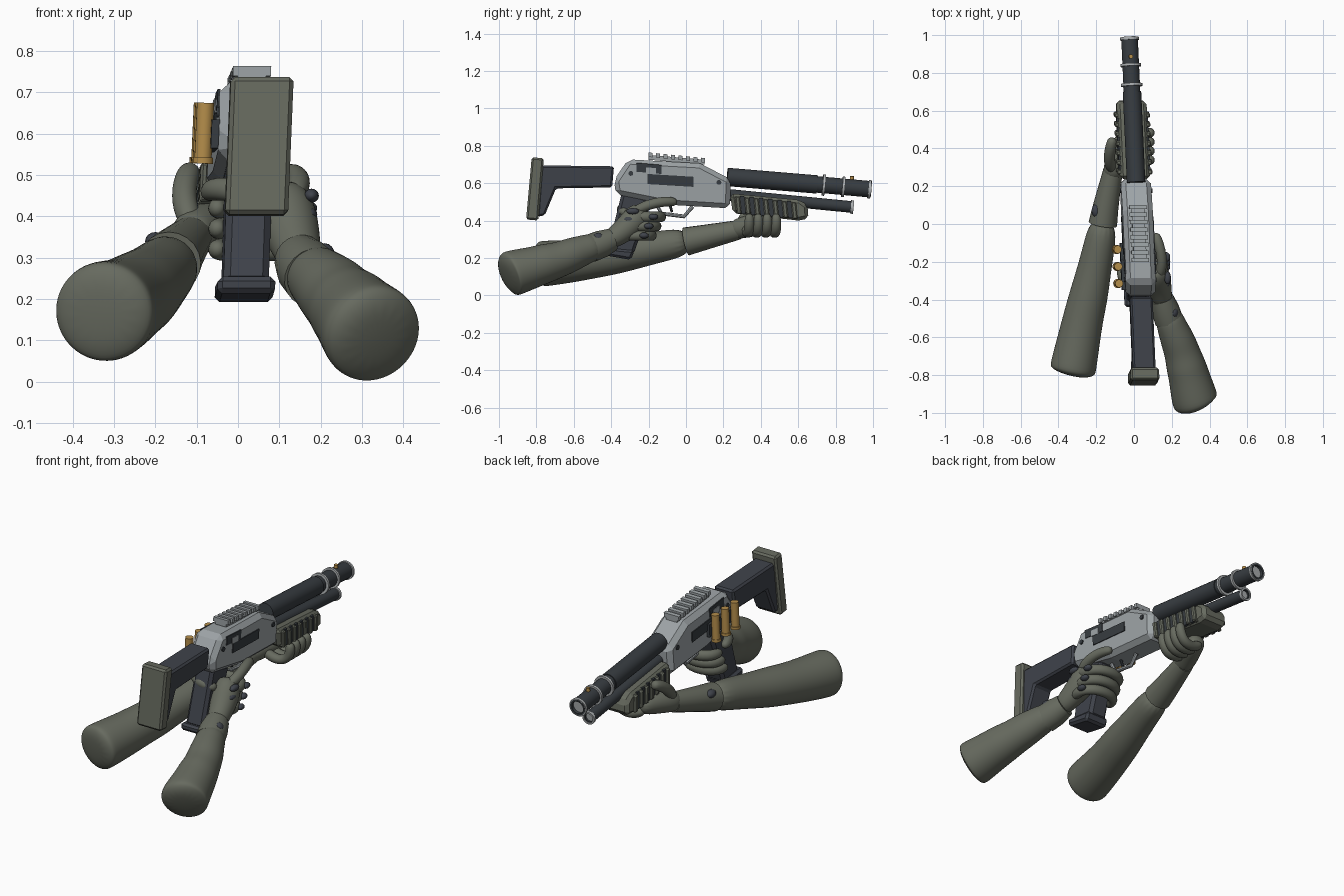
import bpy, bmesh, math
from mathutils import Vector


def material(name, rgb):
    m = bpy.data.materials.new(name)
    m.diffuse_color = (*rgb, 1)
    return m


OLIVE = material("olive_grey", (0.135, 0.145, 0.115))
STEEL = material("light_steel", (0.34, 0.37, 0.385))
DARK = material("dark_metal", (0.038, 0.045, 0.052))
GRIP = material("blue_black", (0.05, 0.056, 0.07))
BRASS = material("brass", (0.46, 0.27, 0.07))
RING = material("ring_grey", (0.42, 0.44, 0.45))


def lean(v):
    # slight yaw and roll of the whole gun
    return Vector((v[0] + 0.017 - 0.0417 * v[1] + 0.045 * (v[2] - 0.56), v[1], v[2]))


def finish(name, bm, mat, smooth=True, bevel=0, subsurf=0):
    bmesh.ops.recalc_face_normals(bm, faces=bm.faces)
    me = bpy.data.meshes.new(name)
    bm.to_mesh(me)
    bm.free()
    me.materials.append(mat)
    ob = bpy.data.objects.new(name, me)
    bpy.context.collection.objects.link(ob)
    if smooth:
        for p in me.polygons:
            p.use_smooth = True
        if not subsurf:
            me.set_sharp_from_angle(angle=math.radians(40))
    if bevel:
        b = ob.modifiers.new("bevel", "BEVEL")
        b.width, b.segments = bevel, 1
    if subsurf:
        s = ob.modifiers.new("subsurf", "SUBSURF")
        s.levels = s.render_levels = subsurf
    return ob


def prism(name, profile, half, mat, x=0, bevel=0):
    # side profile (y, z) extruded across x
    bm = bmesh.new()
    sides = [[bm.verts.new(lean((x + s * half, y, z))) for y, z in profile] for s in (-1, 1)]
    n = len(profile)
    for side in sides:
        bm.faces.new(side)
    for i in range(n):
        j = (i + 1) % n
        bm.faces.new((sides[0][i], sides[0][j], sides[1][j], sides[1][i]))
    return finish(name, bm, mat, False, bevel)


def slab(name, y0, z0, y1, z1, h, half, mat, x=0, bevel=0):
    # sloped bar between two centre points
    return prism(name, [(y0, z0 - h), (y1, z1 - h), (y1, z1 + h), (y0, z0 + h)], half, mat, x, bevel)


def tube(name, rings, mat, n=20, straight=False, gun=False, subsurf=0):
    # round section swept through (x, y, z, radius)
    pts = [lean(r[:3]) if gun else Vector(r[:3]) for r in rings]
    bm = bmesh.new()
    loops, u = [], Vector((0.31, 0.2, 0.93))
    for i, p in enumerate(pts):
        t = (pts[1] - pts[0]) if straight else (pts[min(i + 1, len(pts) - 1)] - pts[max(i - 1, 0)])
        t.normalize()
        u = (u - t * u.dot(t)).normalized()
        v = t.cross(u)
        loops.append([bm.verts.new(p + rings[i][3] * (u * math.cos(a) + v * math.sin(a)))
                      for a in (2 * math.pi * k / n for k in range(n))])
    for a, b in zip(loops, loops[1:]):
        for k in range(n):
            bm.faces.new((a[k], a[(k + 1) % n], b[(k + 1) % n], b[k]))
    bm.faces.new(loops[0])
    bm.faces.new(loops[-1])
    return finish(name, bm, mat, True, 0, subsurf)


def finger(name, pts, r):
    return tube(name, [(*p, r * (0.95 if i == len(pts) - 1 else 1.1)) for i, p in enumerate(pts)],
                OLIVE, 8, subsurf=2)


def pad(name, c, size, mat=GRIP):
    bpy.ops.mesh.primitive_uv_sphere_add(segments=12, ring_count=8, radius=1, location=c)
    ob = bpy.context.object
    ob.name, ob.scale = name, size
    ob.data.materials.append(mat)
    bpy.ops.object.shade_smooth()


# receiver
prism("receiver", [(-.31, .727), (-.385, .615), (-.375, .54), (-.10, .485), (.235, .465), (.24, .62), (.075, .706)],
      .08, STEEL, bevel=.025)
for s in (-1, 1):
    slab("ejection_port", -.205, .622, .04, .607, .027, .004, DARK, x=s * .081)
    slab("upper_notch", -.265, .685, -.13, .673, .024, .003, DARK, x=s * .0805)
    slab("notch_block", -.215, .668, -.16, .663, .017, .004, STEEL, x=s * .082)
    for y, z in ((-.295, .652), (.176, .604)):
        tube("pin", [(s * .075, y, z, .013), (s * .086, y, z, .013)], DARK, 12, True, True)

# top rail
slab("rail_base", -.2, .738, .1, .712, .013, .034, STEEL)
for i in range(8):
    y = -.19 + .04 * i
    slab("rail_rung", y - .011, .752 - .1 * (y + .19), y + .011, .75 - .1 * (y + .19), .012, .046, STEEL)

# barrel with hollow muzzle, magazine tube
tube("barrel", [(0, .22, .633, .049), (0, .70, .593, .049), (0, .70, .593, .044), (0, .99, .567, .044),
                (0, .99, .567, .034), (0, .88, .577, .034)], DARK, 24, True, True)
tube("magazine_tube", [(0, .2, .54, .031), (0, .89, .472, .031), (0, .89, .472, .022), (0, .82, .479, .022)],
     DARK, 20, True, True)
for y, r in ((.735, .057), (.84, .055), (.98, .05)):
    z = .567 + (.99 - y) * .09
    tube("barrel_ring", [(0, y - .006, z, .04), (0, y + .008, z - .0013, .04), (0, y + .008, z - .0013, r),
                         (0, y - .006, z, r), (0, y - .006, z, .04)], RING, 24, True, True)
tube("magazine_ring", [(0, .88, .473, .027), (0, .895, .4715, .027), (0, .895, .4715, .036),
                       (0, .88, .473, .036), (0, .88, .473, .027)], RING, 20, True, True)
tube("bead_sight", [(0, .886, .6, .011), (0, .887, .637, .011)], BRASS, 12, True, True)

# pump with side ribs and dark grooves
prism("pump", [(.235, .545), (.61, .51), (.65, .48), (.655, .41), (.60, .40), (.25, .44)], .08, OLIVE, bevel=.018)
for i in range(7):
    y = .275 + .05 * i
    t, b = .53 - .1 * (y - .275), .435 - .09 * (y - .275)
    prism("pump_rib", [(y - .013, t), (y + .013, t), (y + .022, b), (y - .004, b)], .094, OLIVE, bevel=.006)
    if i < 6:
        prism("pump_groove", [(y + .014, t), (y + .036, t), (y + .045, b), (y + .023, b)], .083, DARK)

# stock and butt pad
prism("stock", [(-.775, .695), (-.385, .69), (-.395, .577), (-.695, .572), (-.755, .428), (-.795, .42)],
      .06, GRIP, bevel=.01)
prism("butt_pad", [(-.825, .738), (-.76, .733), (-.79, .40), (-.855, .406)], .076, OLIVE, bevel=.01)

# pistol grip, trigger and guard
prism("pistol_grip", [(-.34, .56), (-.18, .51), (-.28, .22), (-.42, .24)], .055, GRIP, bevel=.016)
prism("grip_base", [(-.44, .255), (-.44, .215), (-.295, .19), (-.275, .24)], .07, GRIP, bevel=.012)
tube("trigger_guard", [(0, -.16, .49, .011), (0, -.13, .437, .011), (0, -.01, .422, .011), (0, .035, .475, .011)],
     STEEL, 8, gun=True)
tube("trigger", [(0, -.09, .5, .009), (0, -.075, .445, .007)], DARK, 8, True, True)

# spare shells on the left side
slab("shell_holder", -.35, .60, -.10, .59, .035, .01, DARK, x=-.088)
for y in (-.135, -.225, -.315):
    tube("shell", [(-.114, y, .528, .025), (-.114, y, .543, .025), (-.114, y, .543, .021), (-.114, y, .675, .021)],
         BRASS, 16, True, True)

# right arm and cuff
tube("right_arm", [(.338, -.965, .103, .07), (.328, -.945, .113, .122), (.322, -.93, .118, .127),
                   (.29, -.80, .155, .110), (.275, -.75, .172, .108), (.255, -.68, .19, .096),
                   (.23, -.61, .218, .093), (.20, -.54, .245, .08), (.172, -.46, .27, .072)], OLIVE, 16, subsurf=2)
tube("right_cuff", [(.185, -.51, .252, .076), (.165, -.45, .275, .074), (.148, -.395, .298, .062)], OLIVE, 20)
tube("right_palm", [(.155, -.43, .282, .05), (.142, -.36, .325, .062), (.125, -.30, .375, .074),
                    (.115, -.26, .42, .075), (.10, -.23, .47, .05)], OLIVE, 12, subsurf=2)
pad("right_strap_tab", (.21, -.47, .305), (.025, .03, .03))

# right fingers around the grip, with knuckle pads
for i in range(3):
    z, d = .42 - .05 * i, -.025 * i
    finger("right_finger", [(.14, -.29 + d, z), (.165, -.20 + d, z), (.12, -.14 + d, z), (.03, -.125 + d, z),
                            (-.045, -.16 + d, z), (-.055, -.24 + d, z)], .028)
    pad("finger_pad", (.172, -.175 + d, z), (.02, .026, .016))
for i in range(4):
    pad("knuckle_pad", (.178 - .004 * i, -.285 - .015 * i, .45 - .045 * i), (.018, .034, .017))
finger("right_index", [(.13, -.29, .44), (.155, -.21, .485), (.135, -.11, .505), (.11, -.045, .497)], .027)
finger("right_thumb", [(.10, -.32, .44), (.02, -.36, .46), (-.06, -.31, .47), (-.075, -.22, .455)], .028)

# left arm and cuff
tube("left_arm", [(-.33, -.80, .165, .07), (-.325, -.78, .168, .122), (-.322, -.76, .17, .126),
                  (-.29, -.60, .183, .115), (-.265, -.48, .20, .108), (-.24, -.38, .215, .105),
                  (-.21, -.24, .24, .092), (-.185, -.12, .265, .085), (-.16, .02, .29, .074)], OLIVE, 16, subsurf=2)
tube("left_cuff", [(-.165, 0, .288, .076), (-.15, .09, .308, .068), (-.112, .28, .35, .052)], OLIVE, 20)
tube("left_palm", [(-.12, .24, .345, .05), (-.105, .30, .362, .06), (-.08, .36, .375, .062),
                   (-.06, .42, .38, .058), (-.05, .48, .39, .04)], OLIVE, 12, subsurf=2)
pad("left_strap_tab", (-.20, .07, .34), (.025, .035, .022))

# left fingers under the pump
for i in range(4):
    y = .325 + .048 * i
    finger("left_finger", [(-.07, y, .365), (-.01, y, .33), (.055, y + .01, .332), (.088, y + .015, .38),
                           (.085, y + .012, .44)], .027)
finger("left_thumb", [(-.11, .28, .37), (-.135, .33, .44), (-.125, .40, .495), (-.112, .46, .515)], .03)
